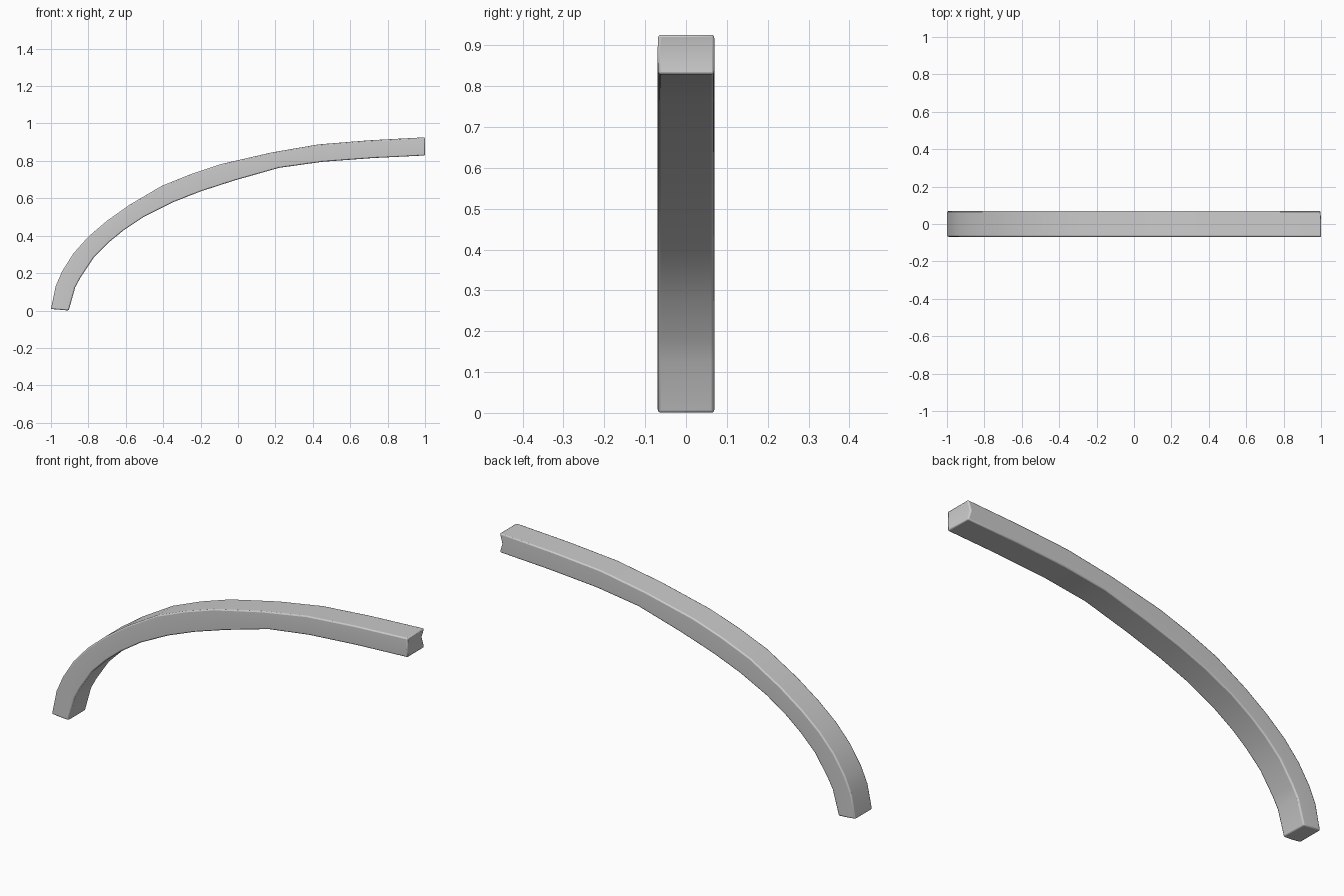
import bpy, bmesh
from math import radians

if "Cube" in bpy.data.objects:
    bpy.data.objects.remove(bpy.data.objects["Cube"])

# Matching outer and inner outline points (x, z) along the arch
outer = [(-1, 0.008), (-0.975, 0.13), (-0.94, 0.21), (-0.88, 0.305), (-0.80, 0.395),
         (-0.70, 0.48), (-0.58, 0.565), (-0.41, 0.665), (-0.25, 0.73), (-0.09, 0.783),
         (0.18, 0.845), (0.43, 0.888), (0.70, 0.91), (1, 0.926)]
inner = [(-0.905, 0.0), (-0.87, 0.125), (-0.84, 0.18), (-0.77, 0.285), (-0.69, 0.365),
         (-0.61, 0.43), (-0.50, 0.503), (-0.35, 0.578), (-0.20, 0.637), (-0.02, 0.695),
         (0.22, 0.763), (0.45, 0.795), (0.72, 0.815), (1, 0.829)]
FRONT, BACK = -0.068, 0.069

# Sweep a near-rectangular section with slightly crowned sides
bm = bmesh.new()
rings = []
last = len(outer) - 1
for i, ((ox, oz), (ix, iz)) in enumerate(zip(outer, inner)):
    mx, mz = (ox + ix) / 2, (oz + iz) / 2
    dent = 0.015 if i == last else 0
    section = [(ox, FRONT, oz), (mx, FRONT - 0.002, mz), (ix, FRONT, iz),
               (ix, BACK, iz), (mx - dent, BACK + 0.001, mz), (ox, BACK, oz)]
    rings.append([bm.verts.new(p) for p in section])
for a, b in zip(rings, rings[1:]):
    for k in range(6):
        n = (k + 1) % 6
        bm.faces.new((a[k], a[n], b[n], b[k]))

# End caps
for ring in (rings[0], rings[-1]):
    bm.faces.new((ring[0], ring[1], ring[4], ring[5]))
    bm.faces.new((ring[1], ring[2], ring[3], ring[4]))
bmesh.ops.recalc_face_normals(bm, faces=bm.faces)

mesh = bpy.data.meshes.new("curved_beam")
bm.to_mesh(mesh)
bm.free()
beam = bpy.data.objects.new("curved_beam", mesh)
bpy.context.collection.objects.link(beam)

# Softened long edges
bevel = beam.modifiers.new("soft_edges", 'BEVEL')
bevel.width = 0.006
bevel.segments = 2
bevel.limit_method = 'ANGLE'
bevel.angle_limit = radians(50)

bpy.context.view_layer.objects.active = beam
beam.select_set(True)
bpy.ops.object.shade_smooth_by_angle(angle=radians(60))
